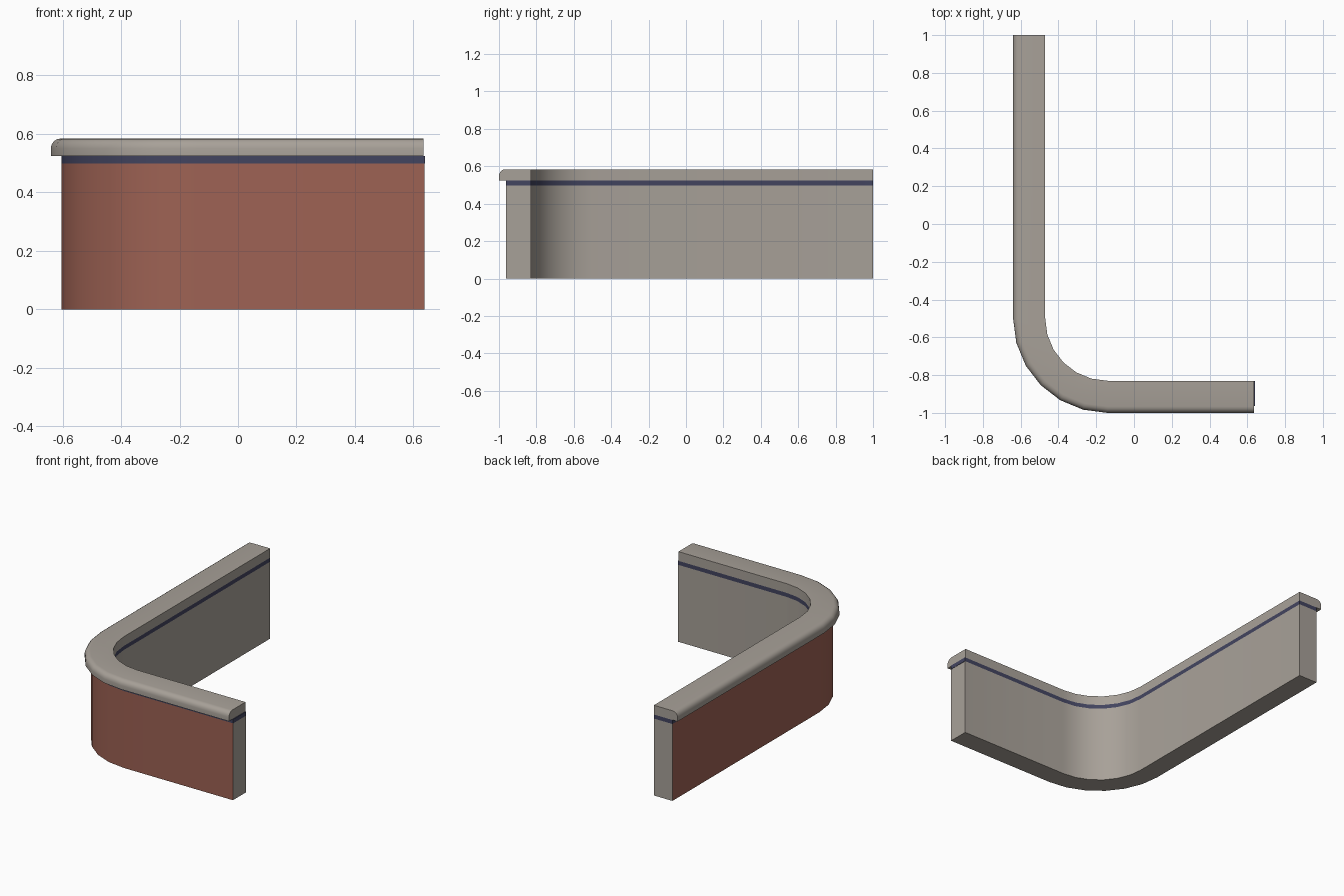
import bpy, bmesh, math

if "Cube" in bpy.data.objects:
    bpy.data.objects.remove(bpy.data.objects["Cube"])

CX, CY = -0.14, -0.5      # centre of the corner bend
STEPS = 6                 # segments in the quarter bend


def material(name, rgb):
    m = bpy.data.materials.new(name)
    m.diffuse_color = (*rgb, 1.0)
    m.use_nodes = True
    m.node_tree.nodes["Principled BSDF"].inputs["Base Color"].default_value = m.diffuse_color
    return m


stone = material("warm_grey_stone", (0.39, 0.355, 0.315))
brick = material("red_brick", (0.34, 0.122, 0.088))
navy = material("dark_navy", (0.055, 0.058, 0.115))


def sweep(name, profile, mats, x_end, side_mat=None):
    """Sweep a closed (radius, z) profile along the L-shaped path.
    side_mat = (profile edge index, material index) recolours one side."""
    stations = [((CX, 1.0), math.pi)]
    stations += [((CX, CY), math.pi + math.pi / 2 * i / STEPS) for i in range(STEPS + 1)]
    stations += [((x_end, CY), 1.5 * math.pi)]
    bm = bmesh.new()
    rings = [[bm.verts.new((ox + r * math.cos(a), oy + r * math.sin(a), z))
              for r, z in profile] for (ox, oy), a in stations]
    n = len(profile)
    for a, b in zip(rings, rings[1:]):
        for j in range(n):
            k = (j + 1) % n
            f = bm.faces.new((a[j], a[k], b[k], b[j]))
            if side_mat and j == side_mat[0]:
                f.material_index = side_mat[1]
    bm.faces.new(rings[0])
    bm.faces.new(rings[-1])
    bmesh.ops.recalc_face_normals(bm, faces=bm.faces)
    me = bpy.data.meshes.new(name)
    bm.to_mesh(me)
    bm.free()
    for m in mats:
        me.materials.append(m)
    ob = bpy.data.objects.new(name, me)
    bpy.context.collection.objects.link(ob)
    bpy.context.view_layer.objects.active = ob
    ob.select_set(True)
    bpy.ops.object.shade_smooth_by_angle(angle=math.radians(32))
    ob.select_set(False)
    return ob


R_IN, R_WALL, R_CAP = 0.33, 0.463, 0.50
Z_WALL, Z_BAND, Z_TOP = 0.498, 0.524, 0.584

# wall body: brick on the outer face, stone elsewhere
sweep("wall", [(R_IN, 0), (R_WALL, 0), (R_WALL, Z_WALL), (R_IN, Z_WALL)],
      [stone, brick], 0.638, side_mat=(1, 1))

# dark band between wall and coping
sweep("band", [(R_IN, Z_WALL), (R_WALL, Z_WALL), (R_WALL, Z_BAND), (R_IN, Z_BAND)],
      [navy], 0.64)

# overhanging coping with a rounded outer top edge
rad = 0.034
nose = [(R_CAP - rad + rad * math.cos(t), Z_TOP - rad + rad * math.sin(t))
        for t in (math.pi / 2 * i / 4 for i in range(5))]
sweep("coping", [(R_IN, Z_BAND), (R_CAP, Z_BAND)] + nose + [(R_IN, Z_TOP)],
      [stone], 0.635)
